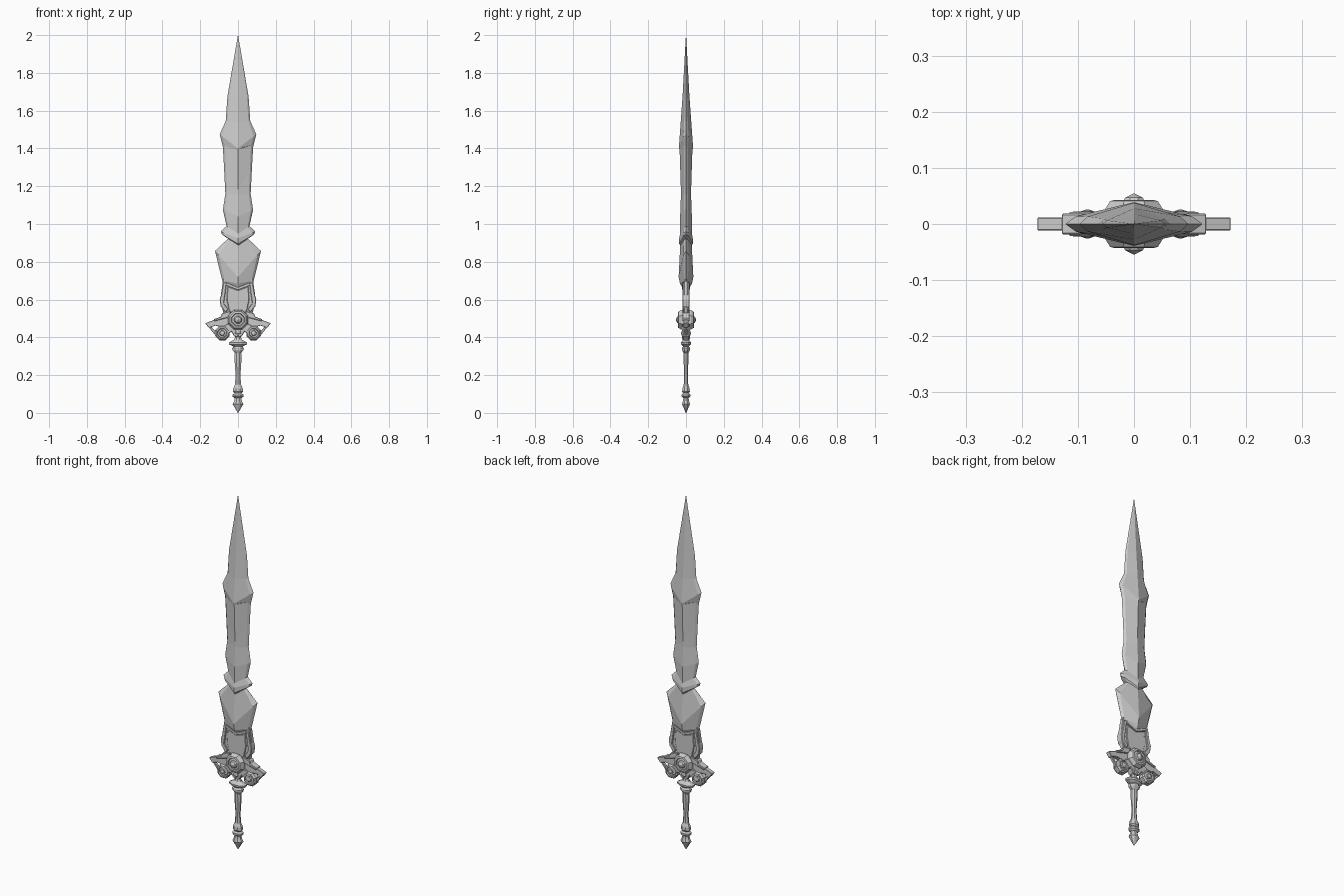
import bpy, bmesh, math


def finish(name, bm, bevel=0.0):
    bmesh.ops.remove_doubles(bm, verts=bm.verts, dist=0.0001)
    bmesh.ops.recalc_face_normals(bm, faces=bm.faces)
    me = bpy.data.meshes.new(name)
    bm.to_mesh(me)
    bm.free()
    ob = bpy.data.objects.new(name, me)
    bpy.context.collection.objects.link(ob)
    if bevel:
        m = ob.modifiers.new("bevel", 'BEVEL')
        m.width, m.segments = bevel, 1
    return ob


def loft(name, rings):
    """Skin a stack of equal rings and cap both ends."""
    bm = bmesh.new()
    vs = [[bm.verts.new(p) for p in r] for r in rings]
    n = len(rings[0])
    for a, b in zip(vs, vs[1:]):
        for i in range(n):
            j = (i + 1) % n
            bm.faces.new((a[i], a[j], b[j], b[i]))
    bm.faces.new(vs[0])
    bm.faces.new(vs[-1])
    return finish(name, bm)


def plate(name, pts, half, bevel=0.003, sides=(1, -1)):
    """Flat xz outline extruded through y, made on both sides of x = 0."""
    for s in sides:
        bm = bmesh.new()
        f = bm.faces.new([bm.verts.new((s * x, -half, z)) for x, z in pts])
        g = bmesh.ops.extrude_face_region(bm, geom=[f])["geom"]
        for v in g:
            if isinstance(v, bmesh.types.BMVert):
                v.co.y = half
        finish(name + ("" if len(sides) == 1 else "_right" if s > 0 else "_left"), bm, bevel)


def disc(name, cx, cz, profile, n=8):
    """Stepped medallion turned about y, the same on front and back."""
    full = [(r, -y) for r, y in profile] + [(r, y) for r, y in reversed(profile)]
    angs = [math.tau * (i + 0.5) / n for i in range(n)]
    loft(name, [[(cx + r * math.cos(a), y, cz + r * math.sin(a)) for a in angs] for r, y in full])


def turned(name, profile, n=8):
    angs = [math.tau * (i + 0.5) / n for i in range(n)]
    k = 1 / math.cos(math.pi / n)
    loft(name, [[(rx * k * math.cos(a), ry * k * math.sin(a), z) for a in angs]
                for rx, ry, z in profile])


def blade(name, rows):
    """Rows: edge x, edge z, ridge z, ridge half thickness."""
    rings = []
    for x, ez, cz, t in rows:
        mz = ez + (cz - ez) * 0.15
        m, y = x * 0.85, t * 0.35
        rings.append([(x, 0, ez), (m, -y, mz), (0, -t, cz), (-m, -y, mz),
                      (-x, 0, ez), (-m, y, mz), (0, t, cz), (m, y, mz)])
    loft(name, rings)


# Blade: point, waist and broad chevron section
blade("blade_point", [
    (.0005, 2.0, 2.0, .0005), (.056, 1.675, 1.68, .018), (.065, 1.545, 1.54, .028),
    (.097, 1.475, 1.40, .038), (.081, 1.41, 1.385, .030)])
blade("blade_middle", [
    (.081, 1.42, 1.395, .034), (.074, 1.30, 1.18, .027), (.067, 1.16, 1.15, .027),
    (.080, 1.075, 1.04, .031), (.060, .985, .945, .031)])
blade("blade_band", [
    (.060, .99, .95, .031), (.091, .96, .925, .036), (.085, .945, .895, .036), (.05, .92, .885, .029)])
blade("blade_broad_section", [
    (.05, .925, .895, .030), (.122, .857, .72, .039), (.083, .70, .685, .032), (.076, .68, .66, .017)])

# Blade base with raised border
plate("blade_base", [(.078, .71), (.09, .63), (.085, .56), (.07, .50),
                     (-.07, .50), (-.085, .56), (-.09, .63), (-.078, .71)], .011, .002, (1,))
plate("base_panel", [(.055, .67), (.06, .60), (.045, .53), (-.045, .53),
                     (-.06, .60), (-.055, .67), (0, .65)], .015, .003, (1,))
plate("base_border", [(.06, .69), (.078, .69), (.088, .63), (.097, .60), (.092, .565),
                      (.065, .53), (.052, .55), (.075, .58), (.066, .64)], .018)
plate("base_top_trim", [(.06, .69), (.066, .675), (.0, .65), (-.066, .675), (-.06, .69), (0, .665)],
      .02, .002, (1,))

# Winged guard
plate("guard_wing", [(.02, .47), (.04, .53), (.085, .512), (.125, .493), (.173, .475),
                     (.155, .45), (.12, .462), (.075, .452)], .012, .002)
plate("wing_top_trim", [(.035, .54), (.085, .528), (.09, .51), (.13, .495), (.125, .485), (.05, .505)],
      .019)
plate("wing_strut", [(.155, .455), (.148, .445), (.115, .405), (.105, .415), (.14, .455)], .008, .002)
plate("guard_arm", [(.0, .47), (.06, .47), (.09, .445), (.075, .40), (.035, .43), (.02, .405), (0, .40)],
      .018)

# Medallions
disc("centre_medallion", 0, .493, [
    (.002, .054), (.017, .047), (.022, .038), (.033, .036), (.036, .043),
    (.046, .041), (.056, .026), (.056, .012)])
for side, s in (("left", -1), ("right", 1)):
    disc(f"medallion_{side}", s * .083, .422, [
        (.002, .026), (.012, .023), (.015, .016), (.024, .016),
        (.027, .022), (.034, .021), (.041, .012)])

# Handle and pommel
turned("handle", [
    (.022, .018, .45), (.026, .022, .42), (.014, .012, .405), (.020, .015, .388),
    (.049, .027, .372), (.047, .026, .362), (.024, .016, .352), (.031, .021, .343),
    (.029, .020, .331), (.017, .013, .318), (.019, .013, .29), (.013, .010, .20),
    (.016, .012, .15), (.025, .019, .13), (.027, .020, .112), (.019, .015, .104),
    (.029, .023, .096), (.029, .023, .086), (.018, .014, .078), (.020, .016, .064),
    (.028, .021, .046), (.0015, .0015, 0)])
